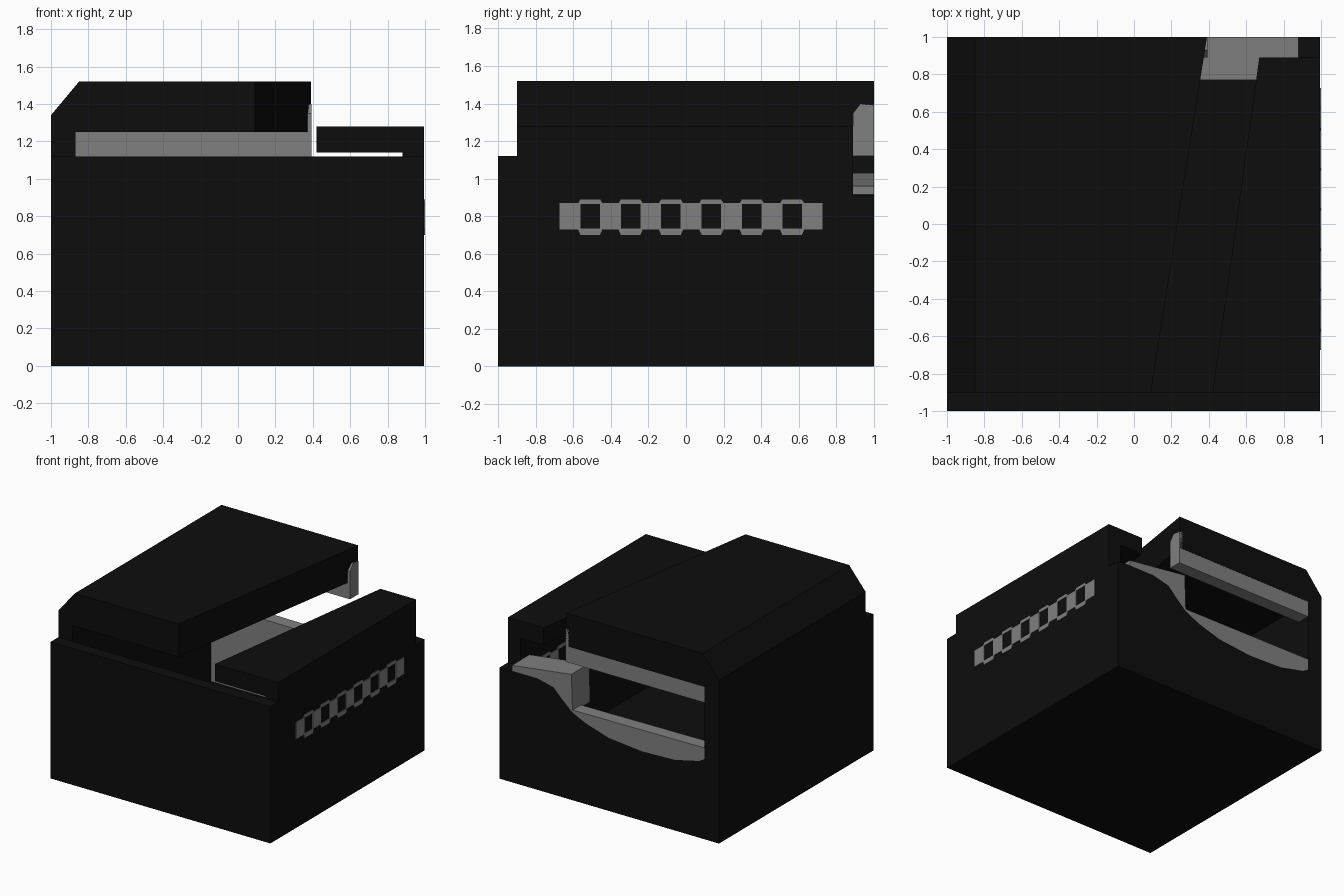
import bpy, bmesh

if "Cube" in bpy.data.objects:
    bpy.data.objects.remove(bpy.data.objects["Cube"])


def material(name, v):
    m = bpy.data.materials.new(name)
    m.diffuse_color = (v, v, v, 1)
    m.use_nodes = True
    m.node_tree.nodes["Principled BSDF"].inputs["Base Color"].default_value = m.diffuse_color
    return m


BLACK = material("black plastic", 0.004)
GREY = material("mid grey", 0.216)


def prism(name, pts, axis, a, b, mat, inner=None):
    """Extrude a 2D profile along an axis; inner = material for faces towards -y."""
    def place(p, d):
        u, v = p
        return {"x": (d, u, v), "y": (u, d, v), "z": (u, v, d)}[axis]
    bm = bmesh.new()
    lo = [bm.verts.new(place(p, a)) for p in pts]
    hi = [bm.verts.new(place(p, b)) for p in pts]
    bm.faces.new(lo)
    bm.faces.new(hi)
    n = len(pts)
    for i in range(n):
        j = (i + 1) % n
        bm.faces.new((lo[i], lo[j], hi[j], hi[i]))
    bmesh.ops.recalc_face_normals(bm, faces=bm.faces)
    bm.normal_update()
    if inner:
        for f in bm.faces:
            f.material_index = 1 if f.normal.y < -0.5 else 0
    me = bpy.data.meshes.new(name)
    bm.to_mesh(me)
    bm.free()
    me.materials.append(mat)
    if inner:
        me.materials.append(inner)
    ob = bpy.data.objects.new(name, me)
    bpy.context.collection.objects.link(ob)
    return ob


def rect(u0, u1, v0, v1):
    return [(u0, v0), (u1, v0), (u1, v1), (u0, v1)]


R = 0.994  # outer face of the right wall

# Hollow lower case
prism("floor", rect(-0.999, R, -0.999, 0.999), "z", 0, 0.11, BLACK)
prism("front_wall", rect(-1, R, 0, 1.12), "y", -1, -0.9, BLACK)
prism("left_wall", [(-1, 0.001), (1, 0.001), (1, 1.25), (-0.9, 1.25),
                    (-0.9, 1.12), (-1, 1.12)], "x", -1, -0.87, BLACK)
prism("right_wall", [(-1, 0.001), (0.89, 0.001), (0.89, 1.2), (-0.9, 1.2),
                     (-0.9, 1.12), (-1, 1.12)], "x", 0.88, R, BLACK)

# Back wall with a scooped top edge, grey on the inside
scoop = [(0.33, 0.72), (0.2, 0.66), (0, 0.60), (-0.3, 0.57),
         (-0.6, 0.58), (-0.82, 0.63), (-0.87, 0.66)]
ear_under = [(0.88, 0.915), (0.65, 0.915), (0.5, 0.88), (0.42, 0.80)]
prism("back_wall", [(-0.88, 0.001), (R, 0.001), (R, 0.91)] + ear_under + scoop
      + [(-0.88, 0.66)], "y", 0.89, 1, BLACK, GREY)

# Grey rim of the back opening
prism("opening_lip", scoop + [(-0.87, 0.75), (0.33, 0.74)], "y", 0.89, 1, GREY)
prism("opening_ear", ear_under + [(0.33, 0.72), (0.34, 1.03), (0.88, 0.96)],
      "y", 0.77, 1, GREY)
prism("opening_top_bar", rect(-0.87, 0.37, 1.12, 1.25), "y", 0.89, 0.999, GREY)
prism("opening_post", [(0.89, 1.12), (1, 1.12), (1, 1.39), (0.93, 1.40),
                       (0.89, 1.35)], "x", 0.365, 0.393, GREY)

# Left lid: slanted right side in plan, chamfered top left edge
lid = prism("left_lid", [(-1, 1.25), (0.39, 1.25), (0.39, 1.52),
                         (-0.85, 1.52), (-1, 1.34)], "y", -0.9, 1, BLACK)
for v in lid.data.vertices:
    if v.co.x > 0.3 and v.co.y < 0:
        v.co.x = 0.09

# Right lid with the matching slanted edge
prism("right_lid", [(0.42, -0.9), (R, -0.9), (R, 0.89), (0.67, 0.89)],
      "z", 1.14, 1.28, BLACK)

# Chain-shaped vent on the right wall
step, first, half = 0.215, -0.51, 0.052
for i in range(7):
    c = first + (i - 0.5) * step
    prism("vent_link", rect(c - step / 2 + half, c + step / 2 - half, 0.73, 0.87),
          "x", 0.875, 1, GREY)
for i in range(6):
    c = first + i * step
    for name, z0, z1 in (("vent_cap_top", 0.865, 0.89), ("vent_cap_bottom", 0.735, 0.70)):
        prism(name, [(c - half - 0.015, z0), (c + half + 0.015, z0),
                     (c + half, z1), (c - half, z1)], "x", 0.8755, 0.9995, GREY)
